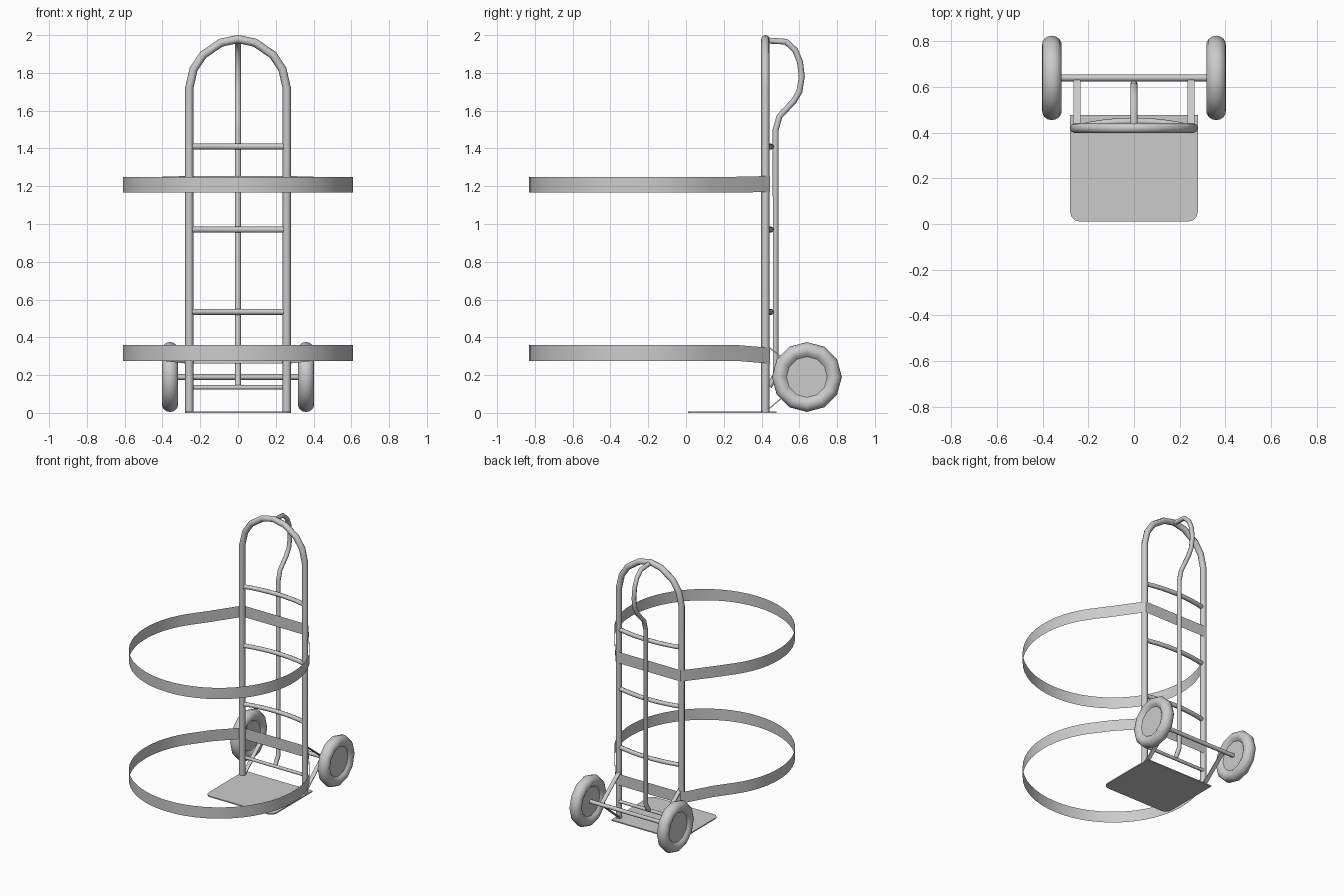
import bpy
import bmesh
from math import sin, cos, pi, radians
from mathutils import Vector

cube = bpy.data.objects.get("Cube")
if cube:
    bpy.data.objects.remove(cube, do_unlink=True)

grey = bpy.data.materials.new("light_grey_metal")
grey.use_nodes = True
GREY = (0.6, 0.6, 0.6, 1.0)
grey.diffuse_color = GREY
grey.node_tree.nodes["Principled BSDF"].inputs["Base Color"].default_value = GREY


def activate(obj):
    bpy.ops.object.select_all(action='DESELECT')
    obj.select_set(True)
    bpy.context.view_layer.objects.active = obj


def finish(name, bm, smooth=None):
    mesh = bpy.data.meshes.new(name)
    bm.to_mesh(mesh)
    bm.free()
    mesh.materials.append(grey)
    obj = bpy.data.objects.new(name, mesh)
    bpy.context.collection.objects.link(obj)
    if smooth:
        activate(obj)
        bpy.ops.object.shade_smooth_by_angle(angle=radians(smooth))
    return obj


def tube(name, points, radius, detail=2):
    """Round bar swept along a path of points."""
    curve = bpy.data.curves.new(name, 'CURVE')
    curve.dimensions = '3D'
    curve.bevel_depth = radius
    curve.bevel_resolution = detail
    curve.use_fill_caps = True
    spline = curve.splines.new('POLY')
    spline.points.add(len(points) - 1)
    for p, co in zip(spline.points, points):
        p.co = (*co, 1)
    curve.materials.append(grey)
    obj = bpy.data.objects.new(name, curve)
    bpy.context.collection.objects.link(obj)
    activate(obj)
    bpy.ops.object.convert(target='MESH')
    bpy.ops.object.shade_smooth_by_angle(angle=radians(50))
    return bpy.context.object


FRAME_Y, AXLE_Y, AXLE_Z = 0.42, 0.64, 0.19

# Arched main frame: two posts joined by a hoop
half = [(0.258, 0), (0.258, 1.72), (0.235, 1.82), (0.185, 1.895), (0.09, 1.96)]
arch = [(-x, FRAME_Y, z) for x, z in half] + [(0, FRAME_Y, 1.979)]
arch += [(x, FRAME_Y, z) for x, z in reversed(half)]
tube("main_frame", arch, 0.022)

# Centre pole with the rear grip loop
grip = [(0.44, 0.14), (0.475, 0.2), (0.475, 1.5), (0.495, 1.57), (0.57, 1.65),
        (0.6, 1.7), (0.613, 1.78), (0.603, 1.86), (0.578, 1.92),
        (0.53, 1.965), (0.42, 1.972)]
tube("centre_pole_handle", [(0, y, z) for y, z in grip], 0.016)

# Rungs bowed back towards the pole, and the straight bottom rung
for i, z in enumerate((0.535, 0.97, 1.41)):
    bow = [(0.25 * t / 4, FRAME_Y + 0.03 * (1 - (t / 4) ** 2), z) for t in range(-4, 5)]
    tube(f"rung_{i + 1}", bow, 0.016)
tube("bottom_rung", [(-0.25, FRAME_Y + 0.01, 0.135), (0.25, FRAME_Y + 0.01, 0.135)], 0.012)

# Axle
tube("axle", [(-0.35, AXLE_Y, AXLE_Z), (0.35, AXLE_Y, AXLE_Z)], 0.015)


# Flat struts from each post to the axle
def strut(name, x, z):
    a, b = Vector((x, 0.425, z)), Vector((x, AXLE_Y, AXLE_Z))
    d = (b - a).normalized()
    side = Vector((0.015, 0, 0))
    up = d.cross(Vector((1, 0, 0))) * 0.003
    bm = bmesh.new()
    ends = [[bm.verts.new(p + side * s + up * t)
             for s, t in ((-1, -1), (1, -1), (1, 1), (-1, 1))] for p in (a, b)]
    for ring in ends:
        bm.faces.new(ring)
    for i in range(4):
        j = (i + 1) % 4
        bm.faces.new((ends[0][i], ends[0][j], ends[1][j], ends[1][i]))
    bmesh.ops.recalc_face_normals(bm, faces=bm.faces)
    finish(name, bm)


for side, sx in (("left", 1), ("right", -1)):
    strut(f"{side}_upper_strut", sx * 0.25, 0.358)
    strut(f"{side}_lower_strut", sx * 0.25, 0.01)


# Wheels: rounded tyre with a recessed flat hub, turned around the axle
def wheel(name, x):
    steps = 10
    profile = [(-0.022, 0), (-0.022, 0.108)]
    for k in range(steps + 1):
        a = radians(215 - 250 * k / steps)
        profile.append((0.043 * cos(a), 0.145 + 0.04 * sin(a)))
    profile += [(0.022, 0.108), (0.022, 0)]
    bm = bmesh.new()
    verts = [bm.verts.new((x + px, AXLE_Y, AXLE_Z + r)) for px, r in profile]
    edges = [bm.edges.new(pair) for pair in zip(verts, verts[1:])]
    bmesh.ops.spin(bm, geom=verts + edges, cent=(x, AXLE_Y, AXLE_Z),
                   axis=(1, 0, 0), angle=2 * pi, steps=12)
    bmesh.ops.remove_doubles(bm, verts=bm.verts, dist=0.0005)
    bmesh.ops.recalc_face_normals(bm, faces=bm.faces)
    finish(name, bm, 40)


wheel("left_wheel", 0.36)
wheel("right_wheel", -0.36)

# Toe plate with rounded front corners
bm = bmesh.new()
outline = [(-0.28, 0.478), (0.28, 0.478)]
for cx, start in ((0.235, 0), (-0.235, -90)):
    for k in range(4):
        a = radians(start - 30 * k)
        outline.append((cx + 0.045 * cos(a), 0.055 + 0.045 * sin(a)))
base = bm.faces.new([bm.verts.new((x, y, 0)) for x, y in outline])
top = bmesh.ops.extrude_face_region(bm, geom=[base])
bmesh.ops.translate(bm, vec=(0, 0, 0.008),
                    verts=[v for v in top["geom"] if isinstance(v, bmesh.types.BMVert)])
bmesh.ops.recalc_face_normals(bm, faces=bm.faces)
finish("toe_plate", bm)


# Thin strap hoops: tied behind the posts, swelling to a round loop in front
def strap(name, z, back_shift):
    path = [(-0.265, 0.444), (0.265, 0.444), (0.283, 0.425), (0.404, 0.26)]
    for k in range(41):
        a = radians(36 - 252 * k / 40)
        path.append((0.61 * cos(a), -0.22 + 0.61 * sin(a)))
    path += [(-0.404, 0.26), (-0.283, 0.425)]
    bm = bmesh.new()
    rows = []
    for x, y in path:
        shift = back_shift * max(0, (y - 0.26) / 0.18)
        rows.append([bm.verts.new((x, y, z + shift + h)) for h in (0, 0.084)])
    for (a, b), (c, d) in zip(rows, rows[1:] + rows[:1]):
        bm.faces.new((a, b, d, c))
    bmesh.ops.recalc_face_normals(bm, faces=bm.faces)
    finish(name, bm, 30)


strap("lower_strap", 0.276, -0.015)
strap("upper_strap", 1.166, 0.004)
